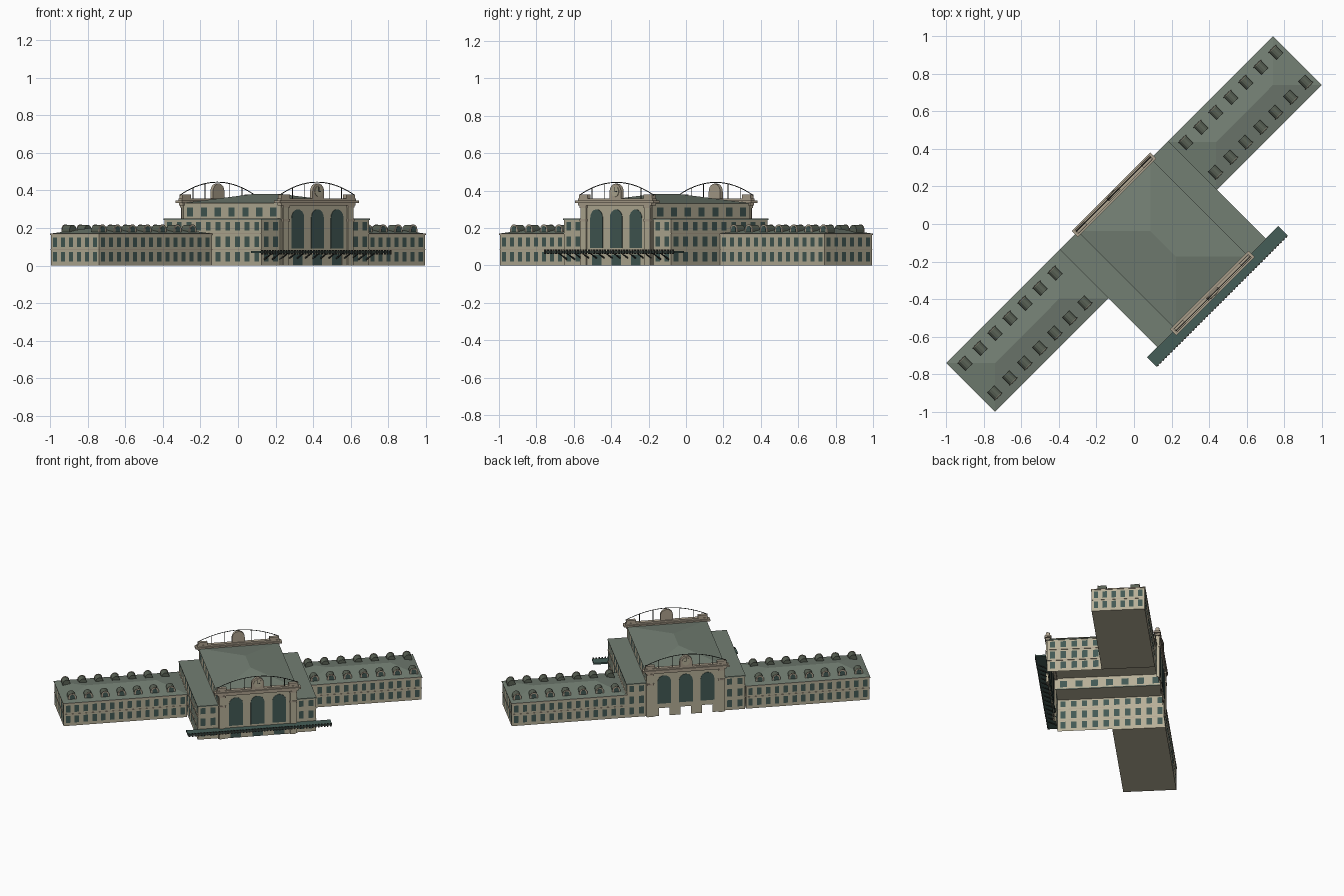
import bpy, bmesh, math
from math import cos, sin, pi

if "Cube" in bpy.data.objects:
    bpy.data.objects.remove(bpy.data.objects["Cube"])


def material(name, rgb):
    m = bpy.data.materials.new(name)
    m.use_nodes = True
    m.diffuse_color = (*rgb, 1)
    m.node_tree.nodes["Principled BSDF"].inputs["Base Color"].default_value = (*rgb, 1)
    return m


STONE = material("beige stone", (0.47, 0.43, 0.31))
TRIM = material("warm trim", (0.42, 0.36, 0.27))
ROOF = material("green grey roof", (0.17, 0.21, 0.17))
DORMER = material("dark dormer metal", (0.10, 0.12, 0.09))
GLASS = material("teal glass", (0.055, 0.10, 0.09))
CANOPY = material("dark teal canopy", (0.06, 0.11, 0.095))
IRON = material("dark iron", (0.03, 0.035, 0.03))

MID = 0.035            # centre line of the hall along the building
TURN = pi / 4          # whole building stands diagonally


def finish(name, bm, *mats):
    me = bpy.data.meshes.new(name)
    bm.to_mesh(me)
    bm.free()
    ob = bpy.data.objects.new(name, me)
    for m in mats:
        me.materials.append(m)
    ob.rotation_euler.z = TURN
    bpy.context.collection.objects.link(ob)
    return ob


def boxes(name, items, *mats):
    """Boxes given as (x0, x1, y0, y1, z0, z1); a second colour goes on undersides."""
    bm = bmesh.new()
    for x0, x1, y0, y1, z0, z1 in items:
        ring = [(x0, y0), (x1, y0), (x1, y1), (x0, y1)]
        lo = [bm.verts.new((x, y, z0)) for x, y in ring]
        hi = [bm.verts.new((x, y, z1)) for x, y in ring]
        bm.faces.new(hi)
        bm.faces.new(lo[::-1]).material_index = len(mats) - 1
        for i in range(4):
            j = (i + 1) % 4
            bm.faces.new((lo[i], lo[j], hi[j], hi[i]))
    return finish(name, bm, *mats)


def prism(name, pts, y0, y1, mat):
    """Upright outline (x, z) extruded from y0 to y1."""
    bm = bmesh.new()
    a = [bm.verts.new((x, y0, z)) for x, z in pts]
    b = [bm.verts.new((x, y1, z)) for x, z in pts]
    bm.faces.new(a)
    bm.faces.new(b[::-1])
    for i in range(len(pts)):
        j = (i + 1) % len(pts)
        bm.faces.new((a[j], a[i], b[i], b[j]))
    bmesh.ops.recalc_face_normals(bm, faces=bm.faces)
    return finish(name, bm, mat)


def arch(x, half, z0, top, n=8):
    spring = top - half
    return [(x - half, z0), (x + half, z0)] + [
        (x + half * cos(pi * i / n), spring + half * sin(pi * i / n)) for i in range(n + 1)]


def wall(name, p, q, z0, z1, rows, bays, fill=0.5):
    """Sheet wall from p to q (outside on the right) with window cells."""
    us = [0]
    for i in range(bays):
        us += [(i + 0.5 - fill / 2) / bays, (i + 0.5 + fill / 2) / bays]
    us.append(1)
    zs = [z0] + [z for r in rows for z in r] + [z1]
    bm = bmesh.new()
    grid = [[bm.verts.new((p[0] + (q[0] - p[0]) * u, p[1] + (q[1] - p[1]) * u, z))
             for z in zs] for u in us]
    for i in range(len(us) - 1):
        for j in range(len(zs) - 1):
            f = bm.faces.new((grid[i][j], grid[i + 1][j], grid[i + 1][j + 1], grid[i][j + 1]))
            f.material_index = int(i % 2 == 1 and j % 2 == 1)
    return finish(name, bm, STONE, GLASS)


def hip_roof(name, x0, x1, y0, y1, z0, z1, along_x):
    half = ((y1 - y0) if along_x else (x1 - x0)) / 2
    xm, ym = (x0 + x1) / 2, (y0 + y1) / 2
    ends = [(x0 + half, ym), (x1 - half, ym)] if along_x else [(xm, y0 + half), (xm, y1 - half)]
    bm = bmesh.new()
    a, b, c, d = [bm.verts.new((x, y, z0)) for x, y in ((x0, y0), (x1, y0), (x1, y1), (x0, y1))]
    r, s = [bm.verts.new((x, y, z1)) for x, y in ends]
    if along_x:
        faces = [(a, b, s, r), (b, c, s), (c, d, r, s), (d, a, r)]
    else:
        faces = [(a, b, r), (b, c, s, r), (c, d, s), (d, a, r, s)]
    for f in faces:
        bm.faces.new(f)
    bm.faces.new((d, c, b, a)).material_index = 1
    return finish(name, bm, ROOF, STONE)


# Long wings with hipped roofs and dormers
W = 0.18
WING_ROWS = [(0.022, 0.073), (0.1, 0.15)]
for side, x0, x1, first in (("left", 0.437, 1.226, 0.502), ("right", -1.226, -0.38, -1.16)):
    tag = side + "_wing_"
    bays = round((x1 - x0) / 0.06)
    wall(tag + "front_wall", (x0, -W), (x1, -W), 0, 0.165, WING_ROWS, bays)
    wall(tag + "back_wall", (x1, W), (x0, W), 0, 0.165, WING_ROWS, bays)
    wall(tag + "east_wall", (x1, -W), (x1, W), 0, 0.165, WING_ROWS, 6)
    wall(tag + "west_wall", (x0, W), (x0, -W), 0, 0.165, WING_ROWS, 6)
    boxes(tag + "floor", [(x0, x1, -W, W, 0, 0.004)], STONE)
    e = 0.004
    boxes(tag + "string_courses", [(x0 - e / 2, x1 + e / 2, -W - e / 2, W + e / 2, 0.084, 0.088),
                                   (x0 - e, x1 + e, -W - e, W + e, 0.163, 0.17)], TRIM)
    hip_roof(tag + "roof", x0 - e, x1 + e, -W - e, W + e, 0.17, 0.207, True)
    for i in range(7):
        x = first + i * 0.113
        for s, row in ((-1, "front"), (1, "back")):
            nm = f"{tag}{row}_dormer_{i + 1}"
            y = s * 0.137
            for part, half, top, ya, yb, m in (
                    ("_hood", 0.026, 0.217, s * 0.082, y, DORMER),
                    ("_frame", 0.029, 0.220, y, y + s * 0.004, TRIM),
                    ("_window", 0.017, 0.211, y, y + s * 0.006, GLASS)):
                prism(nm + part, arch(x, half, 0.172, top, 6), ya, yb, m)

# Central block: side aisles, three window rows
F, B = -0.55, 0.18
XL, XR, HL, HR = -0.372, 0.437, MID - 0.268, MID + 0.268
ROWS = [(0.022, 0.073), (0.1, 0.155), (0.188, 0.232)]
wall("aisle_right_wall", (XL, B), (XL, F), 0, 0.243, ROWS, 10)
wall("aisle_left_wall", (XR, F), (XR, B), 0, 0.243, ROWS, 10)
for nm, x0, x1 in (("right", XL, HL), ("left", HR, XR)):
    wall(nm + "_aisle_front", (x0, F), (x1, F), 0, 0.243, ROWS, 2)
    wall(nm + "_aisle_back", (x1, B), (x0, B), 0, 0.243, ROWS, 2)
    boxes(nm + "_aisle_roof", [(x0 - 0.004, x1 + 0.004, F - 0.004, B + 0.004, 0.243, 0.25)],
          ROOF, STONE)
for nm, x0, x1 in (("right", XL - 0.004, XL), ("left", XR, XR + 0.004)):
    boxes(nm + "_aisle_bands", [(x0, x1, F, B, z, z + 0.005) for z in (0.084, 0.168)], TRIM)

# Hall rising above the aisles
wall("hall_right_clerestory", (HL, B), (HL, F), 0.25, 0.332, [(0.262, 0.31)], 7, 0.45)
wall("hall_left_clerestory", (HR, F), (HR, B), 0.25, 0.332, [(0.262, 0.31)], 7, 0.45)
hip_roof("hall_roof", HL - 0.006, HR + 0.006, F - 0.005, B + 0.005, 0.332, 0.382, False)

# Two great portals, each with three arches, parapet, clock and iron arc
ARCHES = [MID + k * 0.148 for k in (-1, 0, 1)]
DOOR = 0.036
for tag, y, s in (("front", F - 0.01, -1), ("back", B + 0.01, 1)):
    def slab(x0, x1, d0, d1, z0, z1):
        """Box from depth d0 to d1 outward of the portal plane."""
        ya, yb = sorted((y + s * d0, y + s * d1))
        return (x0, x1, ya, yb, z0, z1)

    t = tag + "_portal_"
    edges = [HL] + [v for x in ARCHES for v in (x - DOOR, x + DOOR)] + [HR]
    piers = [slab(edges[i], edges[i + 1], -0.002, 0.002, 0, 0.058) for i in range(0, 8, 2)]
    boxes(t + "wall", piers + [slab(HL, HR, -0.002, 0.002, 0.058, 0.33)], STONE)
    boxes(t + "returns", [slab(x - 0.002, x + 0.002, -0.012, 0, 0, 0.33) for x in (HL, HR)], STONE)
    for i, x in enumerate(ARCHES):
        prism(f"{t}arch_window_{i + 1}", arch(x, 0.047, 0.092, 0.3), y - 0.0045, y + 0.0045, GLASS)
        if tag == "front":
            boxes(f"{t}door_{i + 1}", [slab(x - DOOR, x + DOOR, -0.001, 0.001, 0, 0.058)], GLASS)
    ends = (MID - 0.243, MID + 0.243)
    boxes(t + "pilasters", [slab(x - 0.02, x + 0.02, 0, 0.01, 0, 0.32) for x in ends], STONE)
    boxes(t + "capitals", [slab(x - 0.024, x + 0.024, 0, 0.014, z, z + 0.012)
                           for x in ends for z in (0.235, 0.308)], TRIM)
    boxes(t + "cornice", [slab(HL - 0.01, HR + 0.01, -0.02, 0.012, 0.32, 0.334),
                          slab(HL - 0.028, HR + 0.028, -0.028, 0.018, 0.334, 0.346),
                          slab(HL - 0.015, HR + 0.015, -0.018, 0.01, 0.346, 0.358)], TRIM)
    boxes(t + "end_blocks", [slab(x - 0.032, x + 0.032, -0.016, 0.008, 0.358, 0.378)
                             for x in (MID - 0.245, MID + 0.245)], TRIM)
    prism(t + "clock_plaque", arch(MID, 0.043, 0.355, 0.437, 10), y - 0.01, y + 0.01, TRIM)
    face = [(MID + 0.028 * cos(pi * i / 8), 0.395 + 0.028 * sin(pi * i / 8)) for i in range(16)]
    prism(t + "clock_face", face, y + s * 0.01, y + s * 0.013, STONE)
    boxes(t + "clock_hands", [slab(MID - 0.002, MID + 0.002, 0.013, 0.015, 0.395, 0.418),
                              slab(MID, MID + 0.016, 0.013, 0.015, 0.393, 0.397)], IRON)

    def rise(u):
        return 0.376 + 0.068 * (1 - u * u)

    cu = bpy.data.curves.new(t + "iron_arc", "CURVE")
    cu.dimensions = "3D"
    cu.bevel_depth = 0.0025
    cu.bevel_resolution = 0
    sp = cu.splines.new("POLY")
    sp.points.add(20)
    for i, p in enumerate(sp.points):
        u = i / 10 - 1
        p.co = (MID + 0.28 * u, y, rise(u), 1)
    cu.materials.append(IRON)
    ob = bpy.data.objects.new(t + "iron_arc", cu)
    ob.rotation_euler.z = TURN
    bpy.context.collection.objects.link(ob)
    boxes(t + "iron_rods", [slab(MID + 0.28 * u - 0.0015, MID + 0.28 * u + 0.0015, -0.0015, 0.0015,
                                 0.355, rise(u)) for u in (-0.66, -0.33, 0.33, 0.66)], IRON)

# Entrance canopy with cresting and slanted brackets
C0, C1, CF = -0.452, 0.535, -0.622
boxes("canopy_roof", [(C0, C1, CF, F, 0.066, 0.077)], CANOPY)
step = (C1 - C0) / 48
boxes("canopy_cresting", [(C0 + (i + 0.25) * step, C0 + (i + 0.75) * step, CF - 0.003, CF + 0.003,
                           0.06, 0.084) for i in range(48)], IRON)
bm = bmesh.new()
for i in range(14):
    x = XL + 0.02 + i * (XR - XL - 0.04) / 13
    quad = ((F, 0.03), (F, 0.038), (CF + 0.01, 0.068), (CF + 0.018, 0.06))
    sides = [[bm.verts.new((x + d, y, z)) for y, z in quad] for d in (-0.003, 0.003)]
    bm.faces.new(sides[0])
    bm.faces.new(sides[1][::-1])
    for k in range(4):
        n = (k + 1) % 4
        bm.faces.new((sides[0][n], sides[0][k], sides[1][k], sides[1][n]))
bmesh.ops.recalc_face_normals(bm, faces=bm.faces)
finish("canopy_brackets", bm, IRON)
